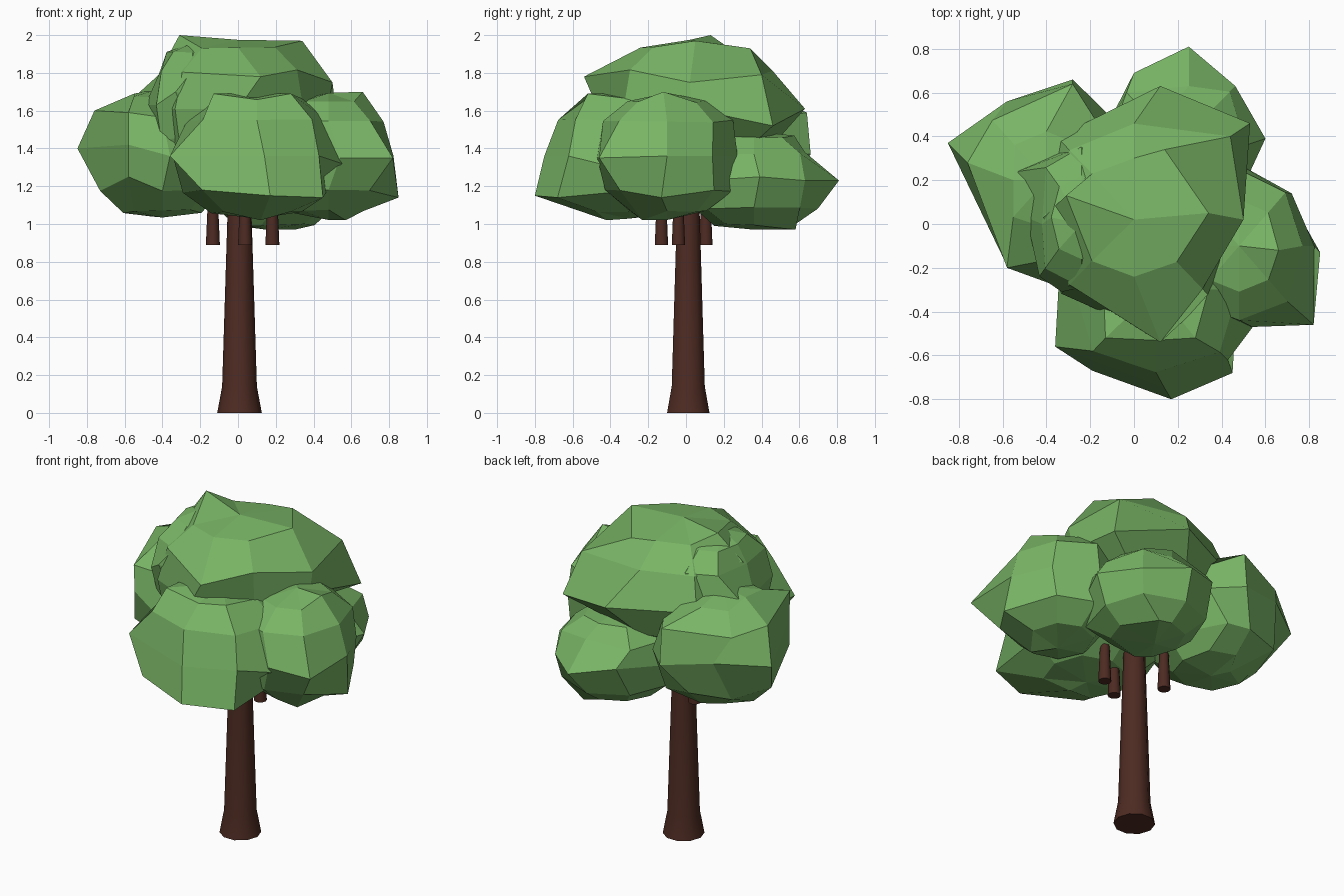
import bpy, bmesh, math, random
from mathutils import Vector

if "Cube" in bpy.data.objects:
    bpy.data.objects.remove(bpy.data.objects["Cube"])

random.seed(4)


def material(name, rgb):
    m = bpy.data.materials.new(name)
    m.diffuse_color = (*rgb, 1)
    m.use_nodes = True
    m.node_tree.nodes["Principled BSDF"].inputs["Base Color"].default_value = m.diffuse_color
    return m


LEAF = material("leaf green", (0.19, 0.46, 0.131))
BARK = material("bark brown", (0.075, 0.024, 0.016))


def make_object(name, bm, mat):
    bmesh.ops.recalc_face_normals(bm, faces=bm.faces[:])
    mesh = bpy.data.meshes.new(name)
    bm.to_mesh(mesh)
    bm.free()
    mesh.materials.append(mat)
    ob = bpy.data.objects.new(name, mesh)
    bpy.context.collection.objects.link(ob)
    return ob


def turned(name, x, y, profile, sides):
    """Stack of rings (radius, height) closed with flat caps."""
    bm = bmesh.new()
    rings = []
    for r, z in profile:
        angles = [2 * math.pi * i / sides for i in range(sides)]
        rings.append([bm.verts.new((x + r * math.cos(a), y + r * math.sin(a), z)) for a in angles])
    for low, high in zip(rings, rings[1:]):
        for i in range(sides):
            j = (i + 1) % sides
            bm.faces.new((low[i], low[j], high[j], high[i]))
    bm.faces.new(rings[0][::-1])
    bm.faces.new(rings[-1])
    ob = make_object(name, bm, BARK)
    bpy.ops.object.select_all(action='DESELECT')
    ob.select_set(True)
    bpy.context.view_layer.objects.active = ob
    bpy.ops.object.shade_smooth_by_angle(angle=math.radians(45))


def leaf_clump(name, centre, radii, peaks):
    """Coarse boxy ellipsoid whose nearest corners are pulled out to the peaks."""
    c, r = Vector(centre), Vector(radii)
    bm = bmesh.new()
    bmesh.ops.create_uvsphere(bm, u_segments=8, v_segments=6, radius=1)
    dirs = {v: v.co.normalized() for v in bm.verts}
    for v in bm.verts:
        box = [math.copysign(abs(k) ** 0.85, k) for k in v.co]
        wobble = random.uniform(0.97, 1.04)
        v.co = c + Vector([b * s * wobble for b, s in zip(box, r)])
    for p in peaks:
        p = Vector(p)
        d = Vector([(a - b) / s for a, b, s in zip(p, c, r)]).normalized()
        v = max(dirs, key=lambda k: dirs[k].dot(d))
        v.co = p
        del dirs[v]
    make_object(name, bm, LEAF)


# Trunk with a flared foot
turned("trunk", 0.008, 0.012, [(0.118, 0), (0.092, 0.14), (0.064, 1.04), (0.058, 1.25)], 10)

# Short branch stubs hanging under the leaves
for i, (x, y) in enumerate([(-0.133, 0.105), (0.037, -0.13), (0.182, -0.04)]):
    turned(f"branch_stub_{i + 1}", x, y, [(0.037, 0.89), (0.027, 1.12)], 10)

# Lower ring of leaf clumps
leaf_clump("front_leaves", (0.1, -0.30, 1.36), (0.43, 0.42, 0.34), [
    (0.17, -0.80, 1.15), (0.45, -0.68, 1.14), (-0.36, -0.56, 1.36),
    (0.28, -0.52, 1.69), (-0.13, -0.52, 1.69), (0.14, -0.75, 1.36),
    (0.55, -0.46, 1.32), (-0.19, -0.67, 1.18), (0.12, -0.42, 1.02)])
leaf_clump("right_leaves", (0.48, -0.1, 1.36), (0.33, 0.38, 0.33), [
    (0.82, -0.46, 1.35), (0.85, -0.13, 1.14), (0.72, 0.14, 1.36),
    (0.66, -0.12, 1.70), (0.54, -0.47, 1.35), (0.57, -0.23, 1.02)])
leaf_clump("back_leaves", (0.2, 0.36, 1.23), (0.36, 0.37, 0.26), [
    (0.25, 0.81, 1.23), (0.60, 0.39, 1.25), (0.30, 0.58, 0.97),
    (0.00, 0.69, 1.28), (0.25, 0.63, 1.38), (0.15, 0.36, 0.97),
    (0.12, 0.15, 0.99)])
leaf_clump("left_leaves", (-0.40, 0.2, 1.37), (0.36, 0.40, 0.34), [
    (-0.85, 0.37, 1.40), (-0.58, 0.56, 1.42), (-0.28, 0.66, 1.37),
    (-0.28, 0.64, 1.59), (-0.24, 0.54, 1.17),
    (-0.58, -0.19, 1.42), (-0.58, -0.20, 1.59), (-0.58, -0.19, 1.25),
    (-0.76, 0.28, 1.60), (-0.36, -0.28, 1.36), (-0.55, 0.20, 1.69),
    (-0.46, 0.30, 1.04)])

# Crown clumps
leaf_clump("top_leaves", (0.0, 0.03, 1.61), (0.46, 0.48, 0.36), [
    (0.0, 0.02, 1.975), (-0.31, 0.13, 2.0), (0.34, 0.05, 1.97),
    (0.50, 0.02, 1.75), (0.12, -0.54, 1.78), (0.53, 0.46, 1.52),
    (0.12, 0.63, 1.61), (0.14, 0.34, 1.93), (0.44, 0.40, 1.79)])
leaf_clump("top_left_leaves", (-0.24, 0.03, 1.63), (0.25, 0.35, 0.32), [
    (-0.33, -0.31, 1.70), (-0.53, 0.24, 1.69), (-0.40, -0.20, 1.32),
    (-0.02, -0.08, 1.95), (-0.24, 0.0, 1.96), (-0.42, 0.0, 1.79)])
